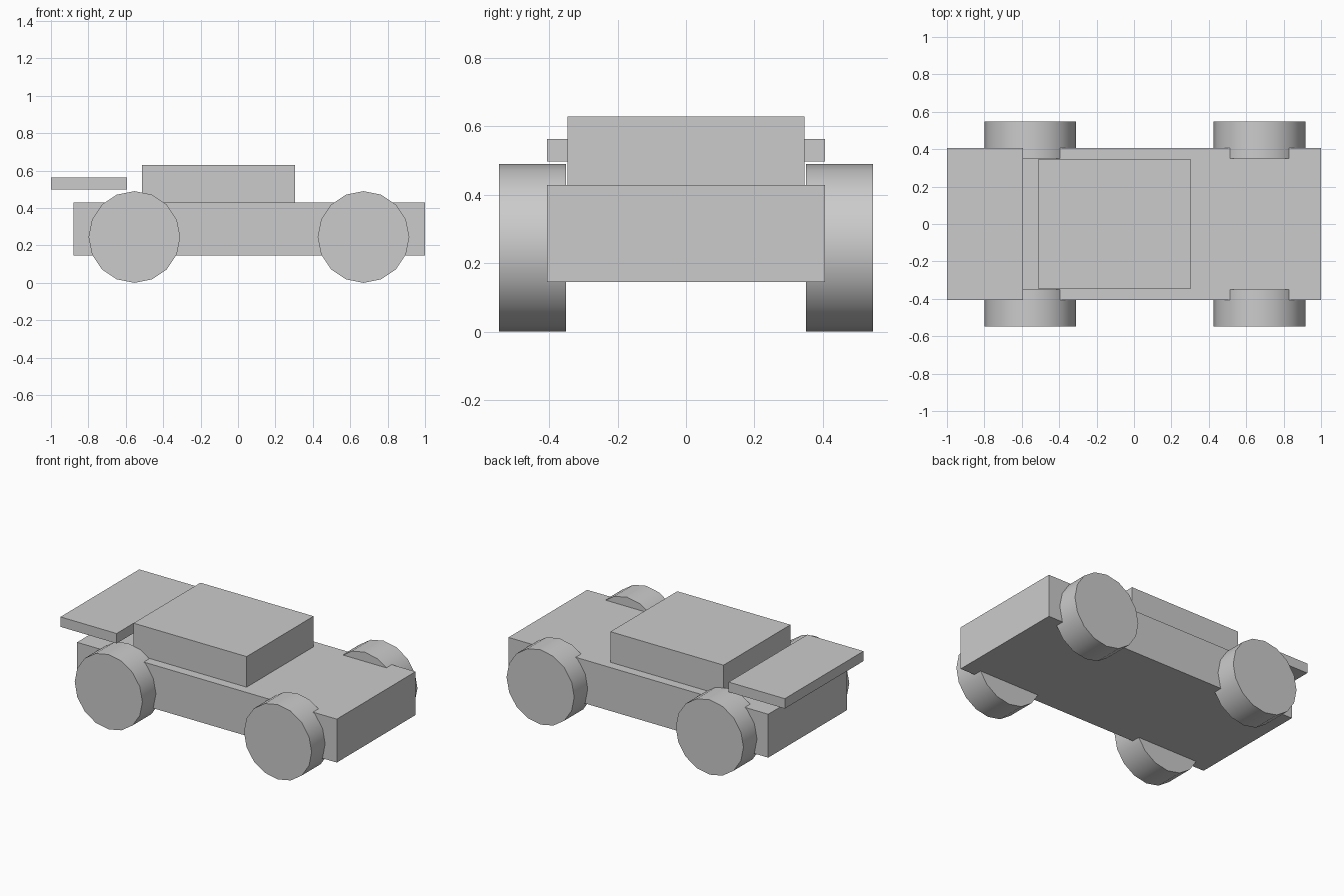
import bpy, math

if "Cube" in bpy.data.objects:
    bpy.data.objects.remove(bpy.data.objects["Cube"])


def box(name, x0, x1, half_y, z0, z1):
    bpy.ops.mesh.primitive_cube_add(size=1, location=((x0 + x1) / 2, 0, (z0 + z1) / 2))
    ob = bpy.context.object
    ob.name = name
    ob.scale = (x1 - x0, 2 * half_y, z1 - z0)
    bpy.ops.object.transform_apply(location=False, rotation=False, scale=True)


def wheel(name, x, side):
    r, inner, outer = 0.245, 0.351, 0.547
    bpy.ops.mesh.primitive_cylinder_add(
        vertices=16, radius=r, depth=outer - inner,
        location=(x, side * (inner + outer) / 2, r), rotation=(math.pi / 2, 0, 0))
    bpy.context.object.name = name
    bpy.ops.object.shade_smooth_by_angle(angle=math.radians(40))


# Flat-sided car body, cabin and floating rear spoiler
box("body", -0.88, 1.0, 0.407, 0.145, 0.429)
box("cabin", -0.514, 0.305, 0.346, 0.429, 0.629)
box("rear_spoiler", -1.0, -0.594, 0.407, 0.498, 0.563)

# Four 16-sided wheels, partly sunk into the body
for end, x in (("rear", -0.554), ("front", 0.671)):
    for label, side in (("right", -1), ("left", 1)):
        wheel(f"{end}_{label}_wheel", x, side)
